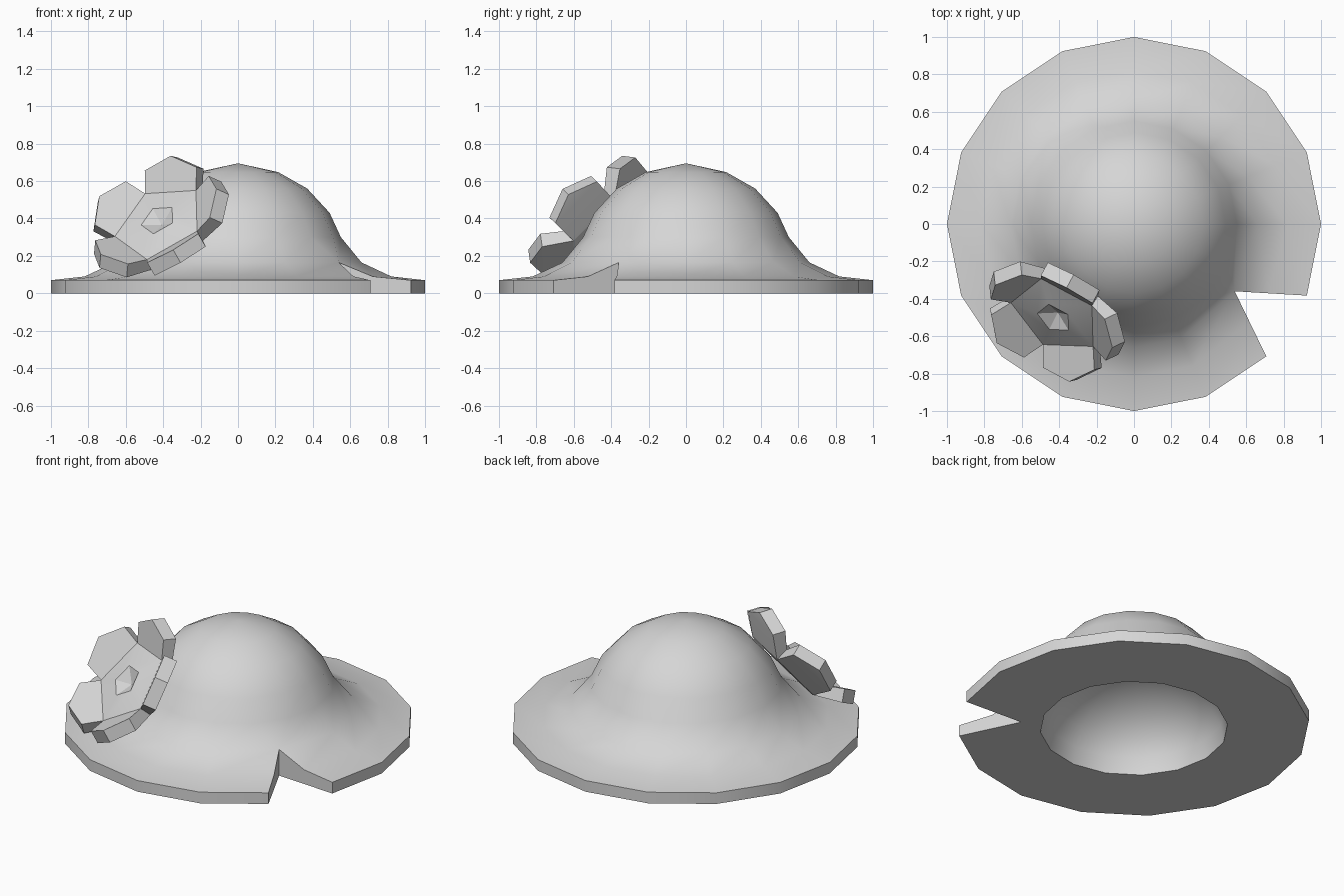
import bpy, bmesh, math
from mathutils import Vector, Matrix

cube = bpy.data.objects.get("Cube")
if cube:
    bpy.data.objects.remove(cube)

GREY = (0.67, 0.67, 0.67, 1)
grey = bpy.data.materials.new("light_grey")
grey.use_nodes = True
grey.diffuse_color = GREY
grey.node_tree.nodes["Principled BSDF"].inputs["Base Color"].default_value = GREY


def finish(name, bm, angle):
    bmesh.ops.remove_doubles(bm, verts=bm.verts, dist=0.0005)
    bmesh.ops.recalc_face_normals(bm, faces=bm.faces)
    mesh = bpy.data.meshes.new(name)
    bm.to_mesh(mesh)
    bm.free()
    mesh.materials.append(grey)
    ob = bpy.data.objects.new(name, mesh)
    bpy.context.collection.objects.link(ob)
    bpy.ops.object.select_all(action='DESELECT')
    ob.select_set(True)
    bpy.context.view_layer.objects.active = ob
    bpy.ops.object.shade_smooth_by_angle(angle=math.radians(angle))


# Hat: a lathed shell with a shallow round hollow and a notch cut in the brim
SIDES = 16
NOTCH = 14            # segment that the notch replaces
NOTCH_R = 0.66
HOLLOW_R, HOLLOW_H = 0.535, 0.40
inside = [(HOLLOW_R * math.cos(a), HOLLOW_H * math.sin(a))
          for a in (math.radians(15 * s) for s in range(5, -1, -1))]
outside = [(NOTCH_R, 0), (1, 0), (1, 0.07), (0.82, 0.09), (NOTCH_R, 0.165),
           (0.55, 0.30), (0.49, 0.43), (0.37, 0.56), (0.215, 0.648)]
profile = inside + outside


def ring_point(k, r, z):
    a = math.tau * k / SIDES
    p = Vector((r * math.cos(a), r * math.sin(a), z))
    if k in (NOTCH, NOTCH + 1) and r >= NOTCH_R:
        mid = math.tau * (NOTCH + 0.5) / SIDES
        tip_r = NOTCH_R * math.cos(math.pi / SIDES)
        tip = Vector((tip_r * math.cos(mid), tip_r * math.sin(mid), z))
        rim = Vector((math.cos(a), math.sin(a), z))
        p = tip.lerp(rim, (r - NOTCH_R) / (1 - NOTCH_R))
    return p


bm = bmesh.new()
rings = [[bm.verts.new(ring_point(k, r, z)) for k in range(SIDES)] for r, z in profile]
for i in range(len(rings) - 1):
    brim = min(profile[i][0], profile[i + 1][0]) >= NOTCH_R
    for k in range(SIDES):
        if brim and k == NOTCH:
            continue
        n = (k + 1) % SIDES
        bm.faces.new((rings[i][k], rings[i][n], rings[i + 1][n], rings[i + 1][k]))
for ring, z in ((rings[0], HOLLOW_H), (rings[-1], 0.695)):
    top = bm.verts.new((0, 0, z))
    for k in range(SIDES):
        bm.faces.new((ring[k], ring[(k + 1) % SIDES], top))
first = len(inside)
for k in (NOTCH, NOTCH + 1):
    bm.faces.new([rings[i][k] for i in range(first, first + 5)])
finish("hat", bm, 40)

# Flower frame: z out of the dome, x through the top petal
out = Vector((-0.39, -0.656, 0.645)).normalized()
radial = Vector((0.26, 0.58, 0.77))
radial = (radial - out * radial.dot(out)).normalized()
side = out.cross(radial)
frame = Matrix((radial, side, out)).transposed().to_4x4()
frame.translation = (-0.417, -0.49, 0.38)
CORE = 0.262
APOTHEM = CORE * math.cos(math.pi / 5)
HALF = CORE * math.sin(math.pi / 5)
THICK = 0.08

# Five petals cupped outward, meeting edge to edge at the centre
tilt = math.radians(34)
lean = Vector((math.sin(tilt), 0, -math.cos(tilt))) * THICK
outline = [(0, -HALF), (0.125, -0.157), (0.195, 0), (0.125, 0.157), (0, HALF)]
for n in range(5):
    bm = bmesh.new()
    front, back = [], []
    for d, w in outline:
        p = Vector((APOTHEM + d * math.cos(tilt), w, d * math.sin(tilt)))
        front.append(bm.verts.new(p))
        back.append(bm.verts.new(p + (lean if d else Vector((0, 0, -THICK)))))
    bm.faces.new(front)
    # The back bends between its straight base and its leaning tip
    bm.faces.new((back[0], back[1], back[3], back[4]))
    bm.faces.new(back[1:4])
    for i in range(5):
        j = (i + 1) % 5
        bm.faces.new((front[i], back[i], back[j], front[j]))
    bm.transform(frame @ Matrix.Rotation(math.tau * n / 5, 4, 'Z'))
    finish("petal_%d" % (n + 1), bm, 35)


# Flower centre: a low five-sided rise with a shallow dent
def pentagon(bm, r, z):
    angles = [math.tau * (k + 0.5) / 5 for k in range(5)]
    return [bm.verts.new((r * math.cos(a), r * math.sin(a), z)) for a in angles]


bm = bmesh.new()
loops = [pentagon(bm, r, z) for r, z in ((CORE, -THICK), (CORE, 0), (0.1, 0.022))]
for a, b in zip(loops, loops[1:]):
    for k in range(5):
        j = (k + 1) % 5
        bm.faces.new((a[k], a[j], b[j], b[k]))
bm.faces.new(loops[0][::-1])
dent = bm.verts.new((0, 0, -0.025))
for k in range(5):
    bm.faces.new((loops[-1][k], loops[-1][(k + 1) % 5], dent))
bm.transform(frame)
finish("flower_centre", bm, 32)
